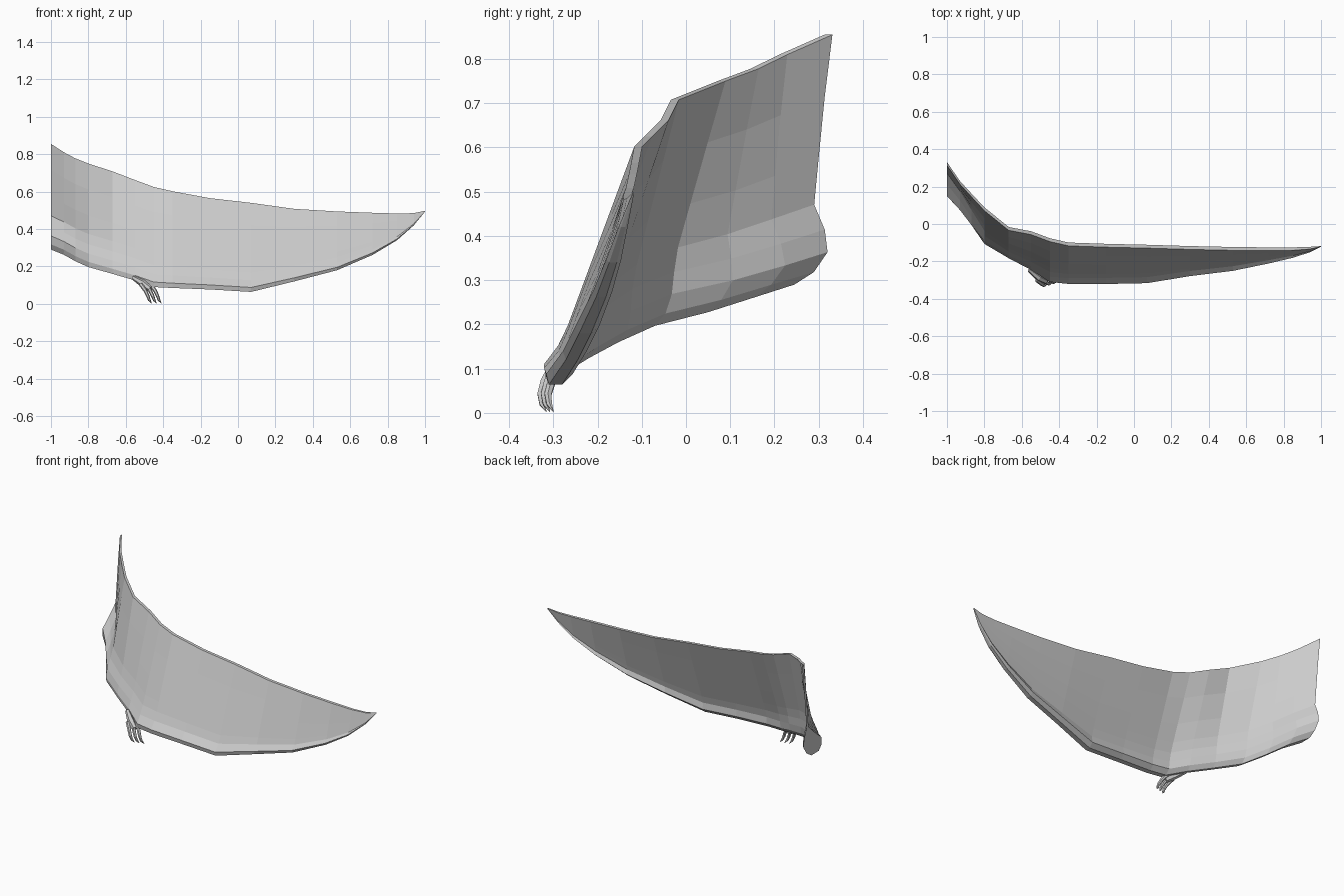
import bpy, bmesh, math
from mathutils import Vector

if "Cube" in bpy.data.objects:
    bpy.data.objects.remove(bpy.data.objects["Cube"])


def make_object(name, bm):
    bmesh.ops.recalc_face_normals(bm, faces=bm.faces)
    mesh = bpy.data.meshes.new(name)
    bm.to_mesh(mesh)
    bm.free()
    obj = bpy.data.objects.new(name, mesh)
    bpy.context.collection.objects.link(obj)
    return obj


def loft(name, rings):
    bm = bmesh.new()
    rows = [[bm.verts.new(p) for p in ring] for ring in rings]
    n = len(rows[0])
    for a, b in zip(rows, rows[1:]):
        for i in range(n):
            j = (i + 1) % n
            bm.faces.new((a[i], a[j], b[j], b[i]))
    bm.faces.new(rows[0])
    bm.faces.new(rows[-1])
    bmesh.ops.remove_doubles(bm, verts=bm.verts, dist=0.0003)
    return make_object(name, bm)


# Wing: x, lower edge y z, upper edge y z, edge half thickness, arm half thickness, sag
STATIONS = [
    (-1.00, .210, .290, .322, .855, .070, .085, .035),
    (-0.93, .130, .262, .220, .810, .055, .075, .025),
    (-0.87, .030, .228, .155, .778, .042, .055, .015),
    (-0.80, -.085, .197, .080, .750, .030, .030, .005),
    (-0.67, -.165, .160, -.025, .708, .025, .022, 0),
    (-0.55, -.230, .125, -.048, .662, .025, .020, 0),
    (-0.45, -.290, .090, -.085, .625, .030, .018, 0),
    (-0.35, -.300, .085, -.108, .602, .030, .014, 0),
    (-0.15, -.300, .077, -.115, .565, .030, .012, 0),
    (0.07, -.295, .064, -.120, .540, .030, .012, 0),
    (0.30, -.258, .120, -.127, .508, .027, .010, 0),
    (0.53, -.228, .180, -.132, .494, .027, .010, 0),
    (0.72, -.192, .262, -.134, .487, .022, .009, 0),
    (0.85, -.165, .340, -.133, .483, .017, .008, 0),
    (0.94, -.142, .420, -.128, .485, .010, .006, 0),
    (1.00, -.120, .493, -.119, .498, .002, .001, 0),
]
CHORD = (0, .05, .13, .22, .32, .5, .75, 1)
SAG = (0, .1, .3, .8, 1, .7, .3, 0)


def wing_section(x, yb, zb, yt, zt, edge, arm, sag):
    skin = min(.009, arm)
    half = (edge * .5, edge, arm, max(arm * .6, skin), skin, skin, skin, skin)
    front, back = [], []
    for t, h, s in zip(CHORD, half, SAG):
        y, z = yb + (yt - yb) * t + sag * s, zb + (zt - zb) * t
        front.append((x, y - h, z))
        back.append((x, y + h, z))
    return front + back[::-1]


loft("wing_membrane", [wing_section(*s) for s in STATIONS])


# Tapered limb along a path of points with radii
def tapered_tube(name, points, radii, sides=6):
    pts = [Vector(p) for p in points]
    rings = []
    for i, (p, r) in enumerate(zip(pts, radii)):
        d = (pts[min(i + 1, len(pts) - 1)] - pts[max(i - 1, 0)]).normalized()
        u = d.cross(Vector((0, 1, 0))).normalized()
        v = d.cross(u)
        rings.append([p + r * (u * math.cos(k * math.tau / sides) + v * math.sin(k * math.tau / sides))
                      for k in range(sides)])
    return loft(name, rings)


# Hand and three hooked claws
tapered_tube("hand", [(-.56, -.245, .140), (-.51, -.285, .110), (-.47, -.305, .080)], (.012, .020, .016))
for i in range(3):
    dx, dy = i * .026, -.008 + i * .008
    path = [(-.52 + dx, -.292 + dy, .105), (-.495 + dx, -.312 + dy, .070),
            (-.482 + dx, -.320 + dy, .042), (-.474 + dx, -.317 + dy, .020),
            (-.462 + dx, -.308 + dy, .003)]
    tapered_tube(f"claw_{i + 1}", path, (.011, .010, .009, .007, .001))
